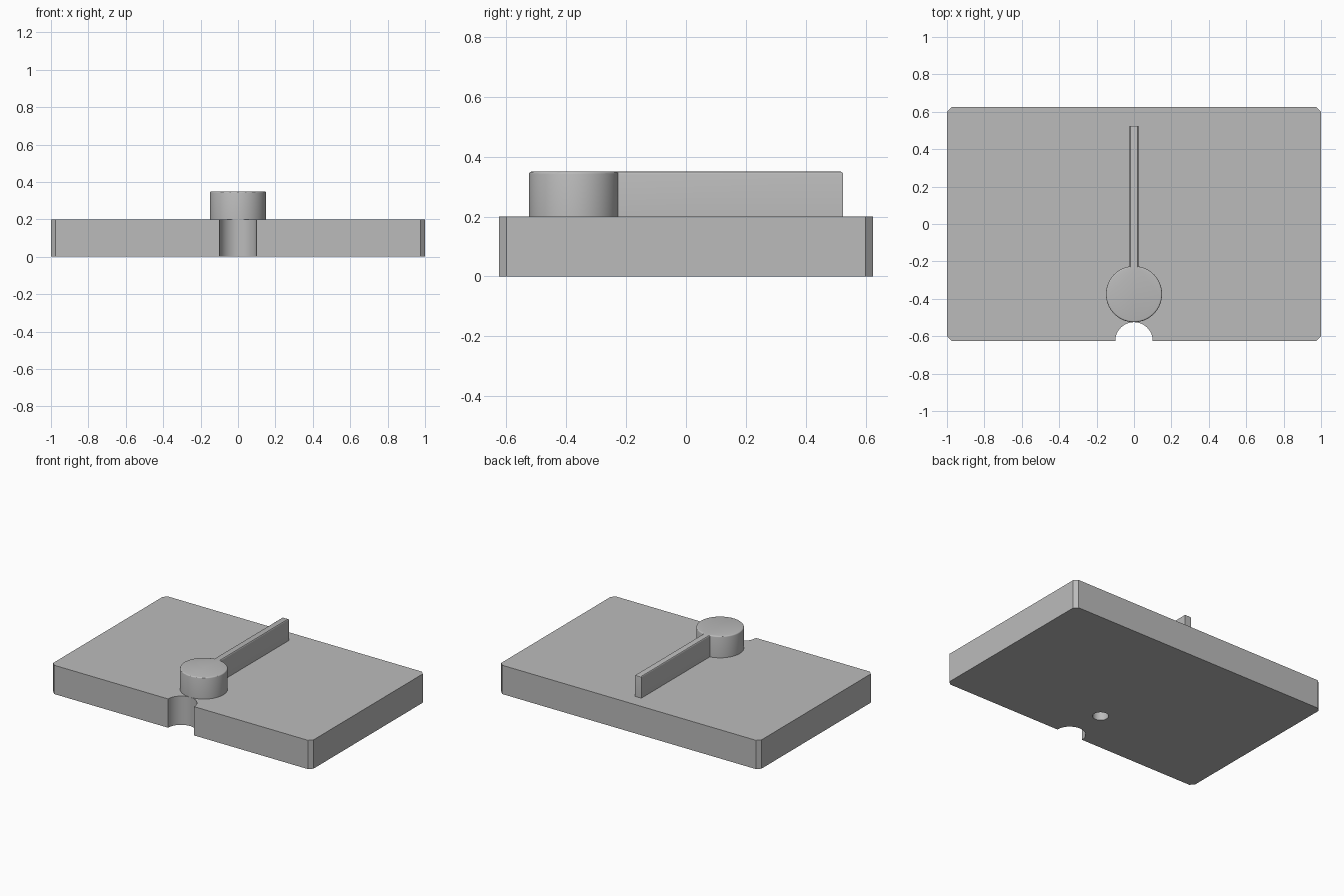
import bpy, bmesh, math

cube = bpy.data.objects.get("Cube")
if cube:
    bpy.data.objects.remove(cube, do_unlink=True)

grey = bpy.data.materials.new("plain grey")
grey.use_nodes = True
colour = (0.5, 0.5, 0.5, 1)
grey.diffuse_color = colour
grey.node_tree.nodes["Principled BSDF"].inputs["Base Color"].default_value = colour


def arc(cx, cy, r, start, end, steps):
    """Points on an arc, angles in radians."""
    angles = [start + (end - start) * i / steps for i in range(steps + 1)]
    return [(cx + r * math.cos(a), cy + r * math.sin(a)) for a in angles]


def extrude_outline(name, outline, z0, z1, top_round=0):
    """Extrude a closed outline upwards, optionally rounding the top rim."""
    bm = bmesh.new()
    base = bm.faces.new([bm.verts.new((x, y, z0)) for x, y in outline])
    result = bmesh.ops.extrude_face_region(bm, geom=[base], use_keep_orig=True)
    raised = [g for g in result["geom"] if isinstance(g, bmesh.types.BMVert)]
    bmesh.ops.translate(bm, verts=raised, vec=(0, 0, z1 - z0))
    bmesh.ops.recalc_face_normals(bm, faces=bm.faces)
    if top_round:
        rim = [e for e in bm.edges if all(v.co.z > z1 - 1e-5 for v in e.verts)]
        bmesh.ops.bevel(bm, geom=rim, offset=top_round, segments=3,
                        profile=0.5, affect='EDGES')
    mesh = bpy.data.meshes.new(name)
    bm.to_mesh(mesh)
    bm.free()
    mesh.materials.append(grey)
    obj = bpy.data.objects.new(name, mesh)
    bpy.context.collection.objects.link(obj)
    return obj


def smooth(obj):
    bpy.ops.object.select_all(action='DESELECT')
    obj.select_set(True)
    bpy.context.view_layer.objects.active = obj
    bpy.ops.object.shade_smooth_by_angle(angle=math.radians(30))


# Base plate: chamfered corners and a half-round notch in the front edge
W, D, C, NOTCH = 1.0, 0.625, 0.025, 0.1
plate_outline = arc(0, -D, NOTCH, math.pi, 0, 32)
plate_outline += [(W - C, -D), (W, -D + C), (W, D - C), (W - C, D)]
plate_outline += [(-W + C, D), (-W, D - C), (-W, -D + C), (-W + C, -D)]
plate = extrude_outline("base_plate", plate_outline, 0, 0.2)

# Round boss with a long rib running to the back, as one keyhole outline
BOSS_Y, BOSS_R, RIB, RIB_END = -0.375, 0.15, 0.024, 0.525
gap = math.asin(RIB / BOSS_R)
handle_outline = arc(0, BOSS_Y, BOSS_R, math.pi / 2 + gap,
                     math.pi * 2.5 - gap, 64)
handle_outline += [(RIB, RIB_END), (-RIB, RIB_END)]
handle = extrude_outline("boss_and_rib", handle_outline, 0.2, 0.35, 0.008)

# Blind hole in the underside
cutter = extrude_outline("hole_cutter",
                         arc(0, -0.325, 0.05, 0, math.tau, 32)[:-1], -0.1, 0.19)
cutter.hide_render = True
cutter.hide_viewport = True
cut = plate.modifiers.new("underside_hole", 'BOOLEAN')
cut.operation = 'DIFFERENCE'
cut.solver = 'EXACT'
cut.object = cutter

# Apply the cut so the shading follows the final edges
bpy.context.view_layer.update()
graph = bpy.context.evaluated_depsgraph_get()
cut_mesh = bpy.data.meshes.new_from_object(plate.evaluated_get(graph))
plate.modifiers.clear()
plate.data = cut_mesh
bpy.data.objects.remove(cutter, do_unlink=True)

for part in (plate, handle):
    smooth(part)
